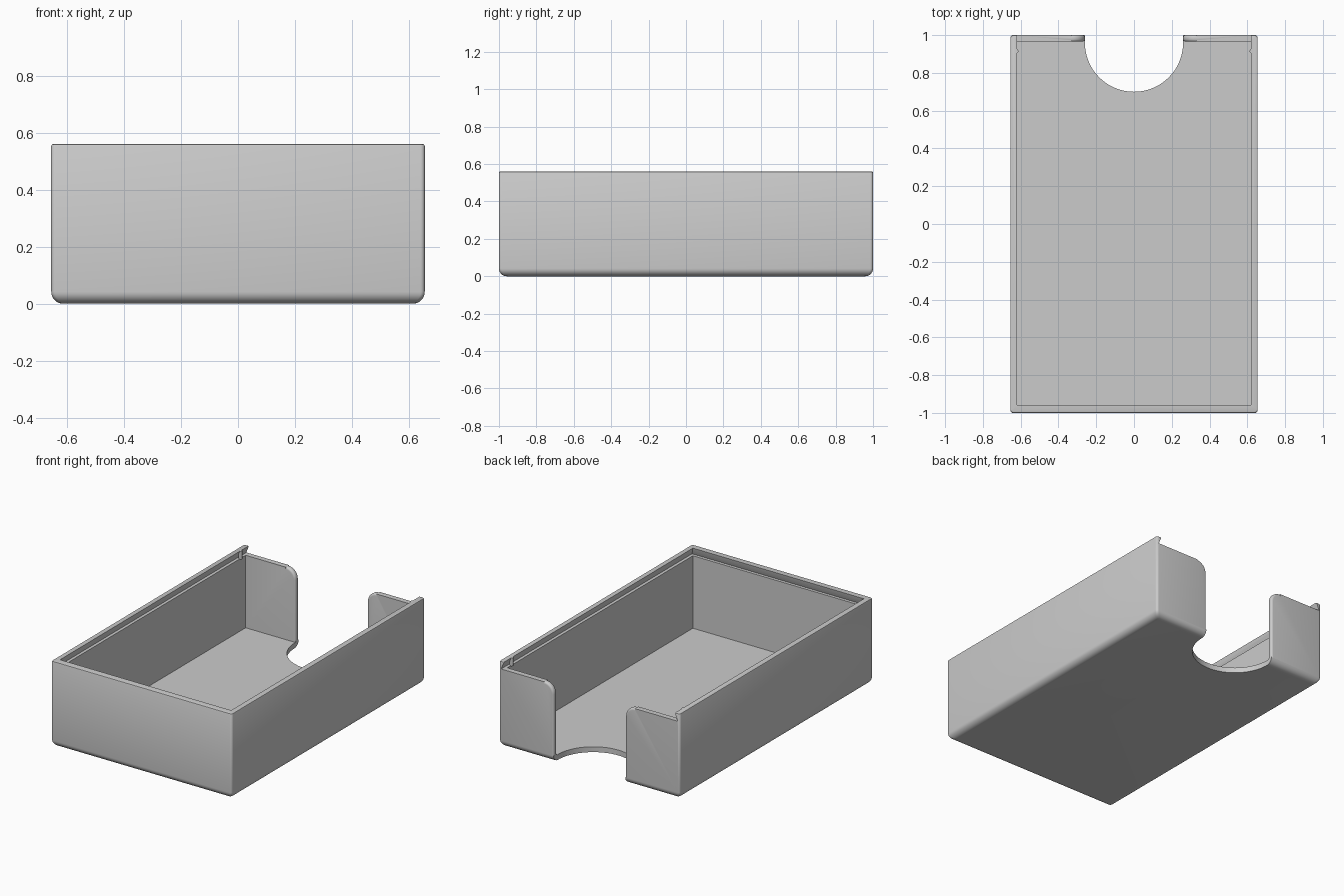
import bpy, bmesh, math

default = bpy.data.objects.get("Cube")
if default:
    bpy.data.objects.remove(default)

HX, HY, TOP = 0.655, 1.0, 0.56     # outer half sizes and height
FLOOR, LEDGE = 0.035, 0.51         # floor top and lid groove floor
NOTCH_R, NOTCH_Y, FLARE = 0.26, 0.96, 0.07

grey = bpy.data.materials.new("plain grey")
grey.use_nodes = True
grey.diffuse_color = (0.6, 0.6, 0.6, 1)
grey.node_tree.nodes["Principled BSDF"].inputs["Base Color"].default_value = (0.6, 0.6, 0.6, 1)


def loft(name, rings):
    """Closed solid through rings that share a point count."""
    bm = bmesh.new()
    loops = [[bm.verts.new(p) for p in ring] for ring in rings]
    n = len(loops[0])
    for a, b in zip(loops, loops[1:]):
        for i in range(n):
            j = (i + 1) % n
            bm.faces.new((a[i], a[j], b[j], b[i]))
    bm.faces.new(loops[0][::-1])
    bm.faces.new(loops[-1])
    bmesh.ops.recalc_face_normals(bm, faces=bm.faces)
    mesh = bpy.data.meshes.new(name)
    bm.to_mesh(mesh)
    bm.free()
    mesh.materials.append(grey)
    obj = bpy.data.objects.new(name, mesh)
    bpy.context.collection.objects.link(obj)
    return obj


def arc(cx, cy, r, start, end, steps):
    angles = [math.radians(start + (end - start) * i / steps) for i in range(steps + 1)]
    return [(cx + r * math.cos(a), cy + r * math.sin(a)) for a in angles]


def rounded_rect(inset, z, r=0.015):
    hx, hy = HX - inset - r, HY - inset - r
    pts = []
    for k, (sx, sy) in enumerate(((1, 1), (-1, 1), (-1, -1), (1, -1))):
        pts += arc(sx * hx, sy * hy, r, 90 * k, 90 * k + 90, 5)
    return [(x, y, z) for x, y in pts]


def rect(hx, y0, y1, z):
    return [(-hx, y0, z), (hx, y0, z), (hx, y1, z), (-hx, y1, z)]


def notch_outline(y, d):
    """Finger opening in the back wall, widened by d, with flared top corners."""
    side = [(NOTCH_R + d, 0.04)]
    side += arc(NOTCH_R + FLARE, LEDGE + 0.001 - FLARE, FLARE - d, 180, 90, 10)
    side.append((NOTCH_R + FLARE, 0.7))
    left = [(-x, z) for x, z in reversed(side)]
    return [(x, y, z) for x, z in side + left]


# Outer body: rounded bottom edge, slightly eased top edge
R = 0.042
profile = [(R - R * math.sin(a), R - R * math.cos(a))
           for a in (math.radians(90 * i / 8) for i in range(9))]
profile += [(0, TOP - 0.007), (0.002, TOP - 0.002), (0.007, TOP)]
body = loft("box_body", [rounded_rect(i, z) for i, z in profile])

# Cutters: inside space, dovetail lid groove, floor scoop, rounded wall opening
cavity = loft("cavity_cutter", [rect(0.62, -0.957, 0.965, z) for z in (FLOOR, 0.7)])
groove = loft("lid_groove_cutter", [rect(0.64, -0.977, 1.1, LEDGE),
                                    rect(0.618, -0.955, 1.1, TOP + 0.005)])
scoop_line = arc(0, NOTCH_Y, NOTCH_R, 180, 360, 40) + [(NOTCH_R, 1.1), (-NOTCH_R, 1.1)]
scoop = loft("scoop_cutter", [[(x, y, z) for x, y in scoop_line] for z in (-0.1, 0.2)])
E = 0.014                          # rounding of the opening's wall edges
steps = [math.radians(90 * i / 5) for i in range(6)]
inner = [(0.965 + E - E * math.cos(a), E - E * math.sin(a)) for a in steps]
outer = [(HY - E + E * math.sin(a), E - E * math.cos(a)) for a in steps]
sections = [(0.94, E)] + inner + outer + [(1.1, E)]
opening = loft("opening_cutter", [notch_outline(y, d) for y, d in sections])

bpy.context.view_layer.objects.active = body
for cutter in (cavity, groove, scoop, opening):
    cutter.hide_render = True
    mod = body.modifiers.new(cutter.name, "BOOLEAN")
    mod.operation, mod.solver, mod.object = "DIFFERENCE", "EXACT", cutter
    bpy.ops.object.modifier_apply(modifier=mod.name)
    bpy.data.objects.remove(cutter)

# Small pegs that hold the lid at the open end
parts = [body]
for side, sx in (("left", 1), ("right", -1)):
    circle = arc(sx * 0.624, 0.915, 0.012, 0, 337.5, 15)
    parts.append(loft(side + "_lid_peg", [[(x, y, z) for x, y in circle]
                                          for z in (LEDGE - 0.005, TOP - 0.0005)]))

bpy.ops.object.select_all(action="DESELECT")
for part in parts:
    part.select_set(True)
bpy.context.view_layer.objects.active = body
bpy.ops.object.shade_smooth_by_angle(angle=math.radians(30))
